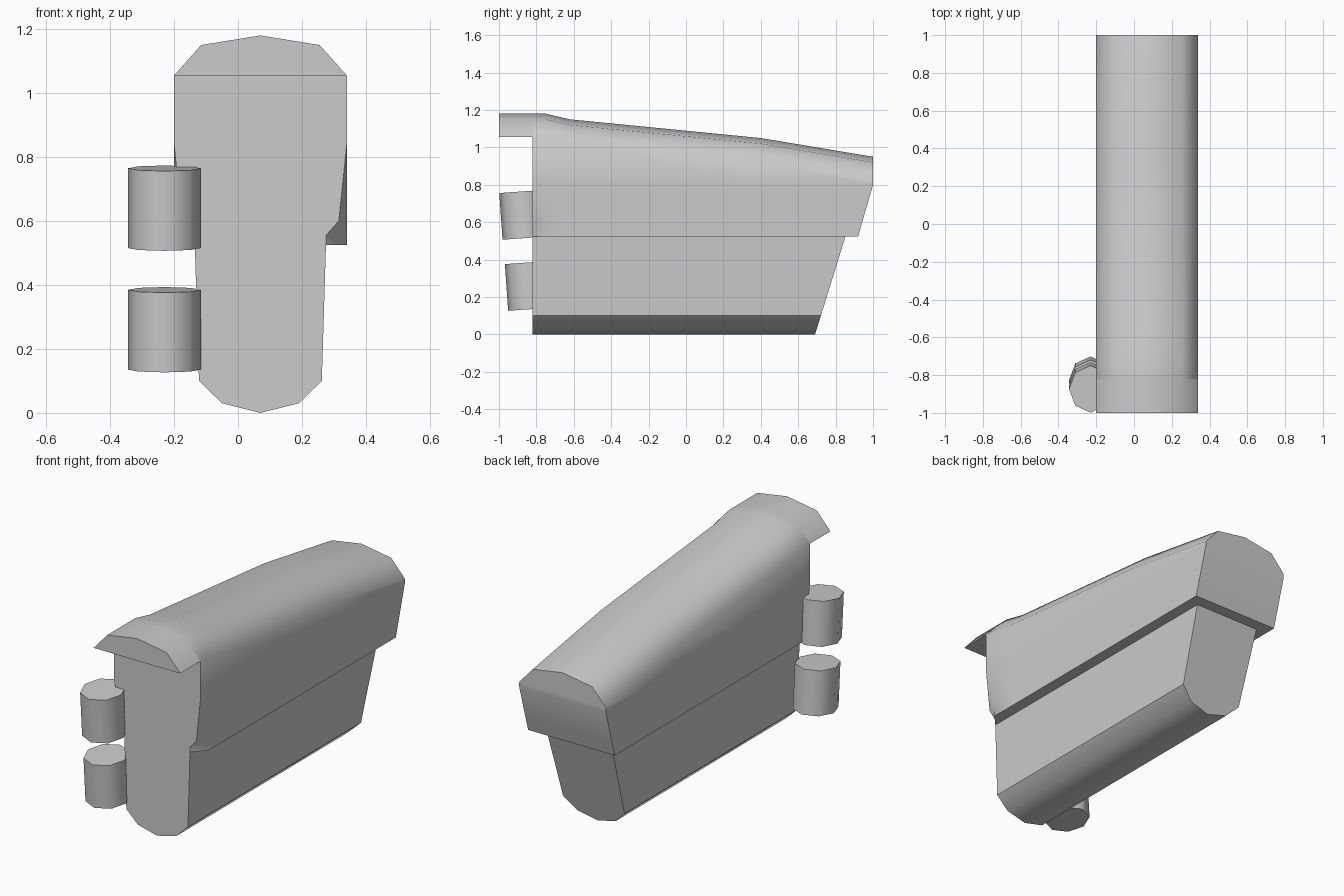
import bpy, bmesh, math
from mathutils import Matrix

if "Cube" in bpy.data.objects:
    bpy.data.objects.remove(bpy.data.objects["Cube"])

CX = 0.07  # centre line of the case


def finish(bm, name, angle):
    bmesh.ops.recalc_face_normals(bm, faces=bm.faces)
    mesh = bpy.data.meshes.new(name)
    bm.to_mesh(mesh)
    bm.free()
    ob = bpy.data.objects.new(name, mesh)
    bpy.context.collection.objects.link(ob)
    bpy.ops.object.select_all(action='DESELECT')
    ob.select_set(True)
    bpy.context.view_layer.objects.active = ob
    bpy.ops.object.shade_smooth_by_angle(angle=math.radians(angle))
    return ob


def loft(name, sections, angle, cap_end=True):
    """Each section: (half profile starting on the centre line, y as function of z)."""
    bm = bmesh.new()
    rings = []
    for half, fy in sections:
        pts = half + [(-x, z) for x, z in reversed(half[1:])]
        rings.append([bm.verts.new((CX + x, fy(z), z)) for x, z in pts])
    n = len(rings[0])
    for a, b in zip(rings, rings[1:]):
        for i in range(n):
            j = (i + 1) % n
            bm.faces.new((a[i], a[j], b[j], b[i]))
    # caps as rows of quads between mirrored points
    for ring in [rings[0]] + ([rings[-1]] if cap_end else []):
        bm.faces.new((ring[0], ring[1], ring[n - 1]))
        for i in range(1, n // 2):
            bm.faces.new((ring[i], ring[i + 1], ring[n - i - 1], ring[n - i]))
    return finish(bm, name, angle)


def arch(t):
    return [(0, t), (0.185, t - 0.03), (0.27, t - 0.125)]


def lid_profile(t, front=False):
    low = [(0.27, 0.84), (0.245, 0.6), (0.205, 0.555), (0.205, 0.525)] if front else \
          [(0.27, 0.8), (0.27, 0.6), (0.27, 0.555), (0.27, 0.525)]
    return arch(t) + low


def at(y):
    return lambda z: y


# lid, flaring out behind the front face and sloping down to the back
loft("lid", [
    (lid_profile(1.18, True), at(-0.82)),
    (lid_profile(1.18), at(-0.75)),
    (lid_profile(1.15), at(-0.62)),
    (lid_profile(1.05), at(0.4)),
    (lid_profile(0.95), lambda z: 1.0 - 0.29 * max(0, 0.8 - z)),
], 46)

# hood overhanging the front
loft("hood", [(arch(1.18), at(-1.0)), (arch(1.18), at(-0.82))], 46, cap_end=False)

# lower body with rounded keel and slanted back
body = [(0, 0), (0.12, 0.03), (0.192, 0.1), (0.205, 0.525)]
loft("body", [(body, at(-0.82)), (body, lambda z: 0.69 + 0.31 * z)], 40)

# two tilted side canisters
for name, y, z in (("upper_canister", -0.865, 0.64), ("lower_canister", -0.835, 0.26)):
    bm = bmesh.new()
    bmesh.ops.create_cone(bm, cap_ends=True, segments=8, radius1=1, radius2=1, depth=0.25)
    bmesh.ops.scale(bm, vec=(0.114, 0.125, 1), verts=bm.verts)
    bmesh.ops.transform(bm, verts=bm.verts,
                        matrix=Matrix.Translation((-0.23, y, z)) @ Matrix.Rotation(math.radians(4), 4, 'X'))
    finish(bm, name, 50)
